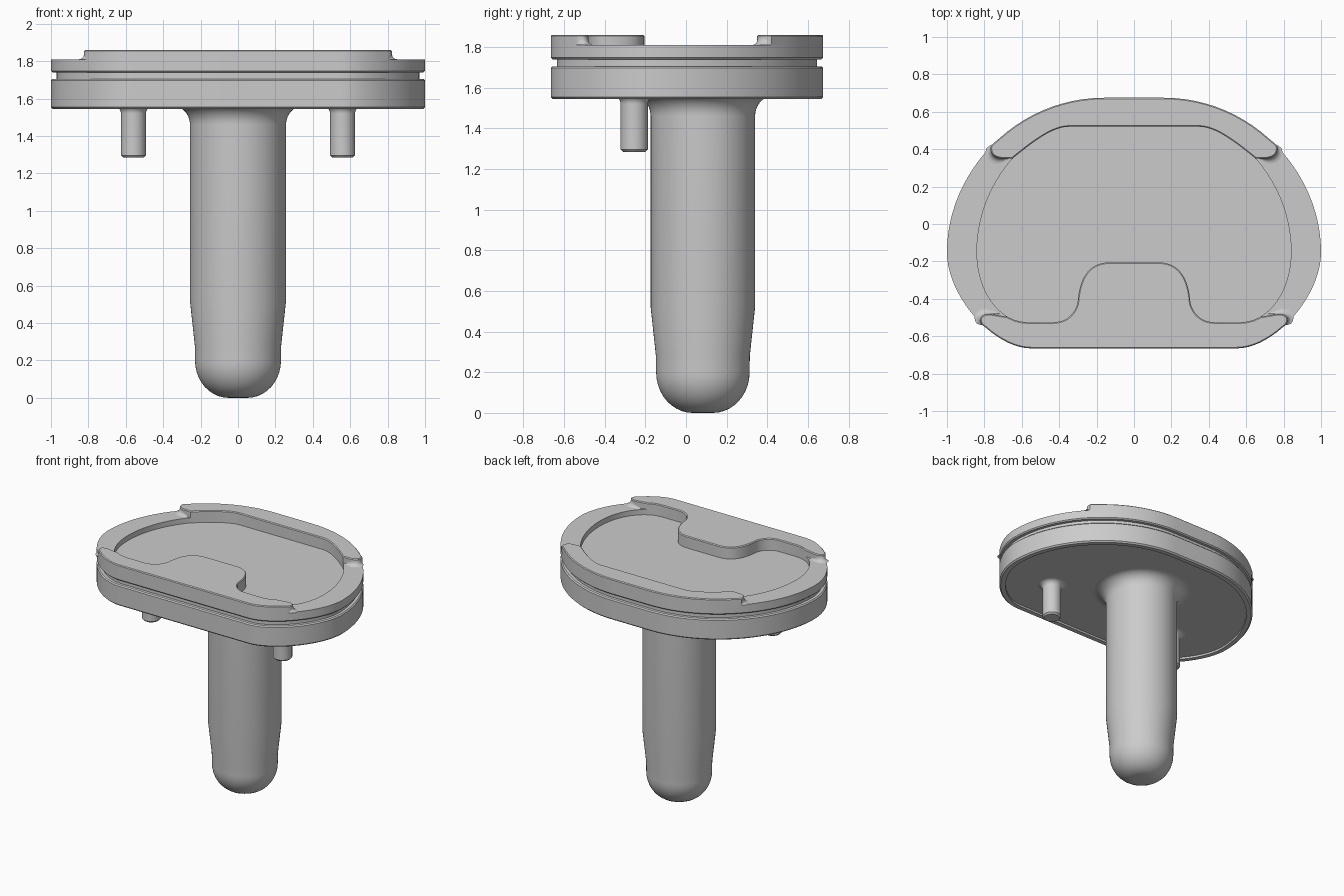
import bpy, bmesh, math
from mathutils import Vector

default = bpy.data.objects.get("Cube")
if default:
    bpy.data.objects.remove(default, do_unlink=True)

metal = bpy.data.materials.new("satin grey metal")
metal.use_nodes = True
GREY = (0.6, 0.6, 0.6, 1)
metal.diffuse_color = GREY
metal.node_tree.nodes["Principled BSDF"].inputs["Base Color"].default_value = GREY


def bezier(a, b, c, d, steps=12):
    """Points along a cubic curve, without its end point."""
    a, b, c, d = map(Vector, (a, b, c, d))
    return [a * (1 - t) ** 3 + b * 3 * t * (1 - t) ** 2 + c * 3 * t * t * (1 - t) + d * t ** 3
            for t in (i / steps for i in range(steps))]


def mirrored(half):
    half = [Vector(p) for p in half]
    return half + [Vector((-p.x, p.y)) for p in reversed(half)]


def inset(outline, amount):
    """Move a clockwise outline inward by an even distance."""
    result = []
    for i, p in enumerate(outline):
        before = (p - outline[i - 1]).normalized()
        after = (outline[(i + 1) % len(outline)] - p).normalized()
        n1, n2 = Vector((before.y, -before.x)), Vector((after.y, -after.x))
        result.append(p + (n1 + n2) * amount / max(1 + n1.dot(n2), 0.3))
    return result


def finish(name, bm):
    """Turn a bmesh into a smooth object with crisp edges."""
    bmesh.ops.recalc_face_normals(bm, faces=bm.faces)
    mesh = bpy.data.meshes.new(name)
    bm.to_mesh(mesh)
    bm.free()
    mesh.materials.append(metal)
    obj = bpy.data.objects.new(name, mesh)
    bpy.context.collection.objects.link(obj)
    bpy.ops.object.select_all(action='DESELECT')
    obj.select_set(True)
    bpy.context.view_layer.objects.active = obj
    bpy.ops.object.shade_smooth_by_angle(angle=math.radians(32))


def ring_edges(bm, ring):
    pairs = zip(ring, ring[1:] + ring[:1])
    return [bm.edges.get(pair) or bm.edges.new(pair) for pair in pairs]


def loft(name, loops):
    """Skin a stack of (outline, height) loops and cap both ends."""
    bm = bmesh.new()
    rings = [[bm.verts.new((p.x, p.y, z)) for p in outline] for outline, z in loops]
    for low, high in zip(rings, rings[1:]):
        if len(low) == len(high):
            for i in range(len(low)):
                j = (i + 1) % len(low)
                bm.faces.new((low[i], low[j], high[j], high[i]))
        else:  # flat band between two different outlines
            bmesh.ops.triangle_fill(bm, use_beauty=True, normal=(0, 0, 1),
                                    edges=ring_edges(bm, low) + ring_edges(bm, high))
    for ring in (rings[0], rings[-1]):
        bmesh.ops.triangle_fill(bm, use_beauty=True, normal=(0, 0, 1),
                                edges=ring_edges(bm, ring))
    finish(name, bm)


def end_fillet(name, path, side, radius=.035, arc=5):
    """Concave sweep along a rail end, fading out at both tips."""
    bm = bmesh.new()
    last = len(path) - 1
    rows = []
    for i, p in enumerate(path):
        along = (path[min(i + 1, last)] - path[max(i - 1, 0)]).normalized()
        out = Vector((-along.y, along.x))
        r = radius * max(.1, math.sin(math.pi * i / last) ** .5)
        row = []
        for k in range(arc + 1):
            a = math.pi / 2 * k / arc
            q = p + out * r * (1 - math.sin(a))
            row.append(bm.verts.new((side * q.x, q.y, RIM + r * (1 - math.cos(a)))))
        rows.append(row)
    for a, b in zip(rows, rows[1:]):
        for k in range(arc):
            bm.faces.new((a[k], b[k], b[k + 1], a[k + 1])[::side])
    finish(name, bm)


def turned(name, x, y, profile, sides=64):
    """Round part from (radius, height) pairs."""
    def circle(r):
        return [Vector((x + r * math.cos(a), y + r * math.sin(a)))
                for a in (2 * math.pi * i / sides for i in range(sides))]
    loft(name, [(circle(r), z) for r, z in profile])


FLOOR, RIM, TOP = 1.77, 1.81, 1.86

# Half outlines of the tray edge and of its pocket, from back to front
outer_half = (bezier((.16, .675), (.63, .675), (1, .28), (1, -.15), 24)
              + bezier((1, -.15), (1, -.39), (.75, -.665), (.55, -.665), 20)
              + [Vector((.55, -.665))])
outer = mirrored(outer_half)
pocket_back = bezier((.35, .52), (.44, .52), (.55, .43), (.65, .35))
pocket_side = bezier((.65, .35), (.78, .2), (.84, .02), (.84, -.15))
pocket_corner = bezier((.84, -.15), (.84, -.36), (.72, -.525), (.57, -.525))
tongue = ([Vector((.57, -.525))]
          + bezier((.43, -.525), (.35, -.525), (.30, -.46), (.30, -.40))
          + bezier((.30, -.40), (.285, -.26), (.22, -.205), (.13, -.205))
          + [Vector((.13, -.205))])
pocket = mirrored(pocket_back + pocket_side + pocket_corner + tongue)

# Tray: recessed underside, side groove, low rim and sunken floor
tray_steps = [(.045, 1.56), (.045, 1.545), (.01, 1.545), (0, 1.555),
              (0, 1.697), (.008, 1.705), (.03, 1.705), (.03, 1.74),
              (.008, 1.74), (0, 1.748), (0, RIM)]
loft("tray", [(inset(outer, d), z) for d, z in tray_steps]
     + [(pocket, RIM), (pocket, FLOOR)])

# Raised rails at the back and front, with rounded ends
back_end = bezier((.765, .42), (.775, .38), (.75, .35), (.70, .35), 8) + [Vector((.70, .35))]
front_end = bezier((.77, -.48), (.81, -.48), (.84, -.50), (.812, -.54), 8) + [Vector((.812, -.54))]
back_rail = ([p for p in outer_half if p.y > .43] + back_end
             + [Vector((.65, .35))] + pocket_back[::-1])
front_rail = (tongue[::-1] + [p for p in reversed(pocket_corner) if p.y < -.485]
              + front_end + [p for p in outer_half if p.y < -.55])
for name, half in (("back_rail", back_rail), ("front_rail", front_rail)):
    outline = mirrored(half)
    loft(name, [(outline, RIM), (outline, TOP - .006), (inset(outline, .006), TOP)])
for word, side in (("left", 1), ("right", -1)):
    end_fillet(word + "_back_rail_fillet", back_end + [Vector((.675, .35))], side)
    end_fillet(word + "_front_rail_fillet", [Vector((.72, -.48))] + front_end, side)

# Stem: flared root, straight shaft, taper and rounded tip
quarter = [math.pi / 2 * i / 10 for i in range(11)]
tip = [(.05 + .18 * math.sin(a), .2 - .2 * math.cos(a)) for a in quarter]
root = [(.347 - .09 * math.cos(a), 1.46 + .1 * math.sin(a)) for a in quarter]
turned("stem", 0, .083, tip + [(.231, .28), (.257, .52)] + root + [(.347, 1.58)])

# Pegs either side of the stem
peg_root = [(.107 - .04 * math.cos(a), 1.52 + .04 * math.sin(a)) for a in quarter]
for word, x in (("left", .559), ("right", -.559)):
    turned(word + "_peg", x, -.255,
           [(.055, 1.285), (.067, 1.297)] + peg_root + [(.107, 1.58)], 40)
